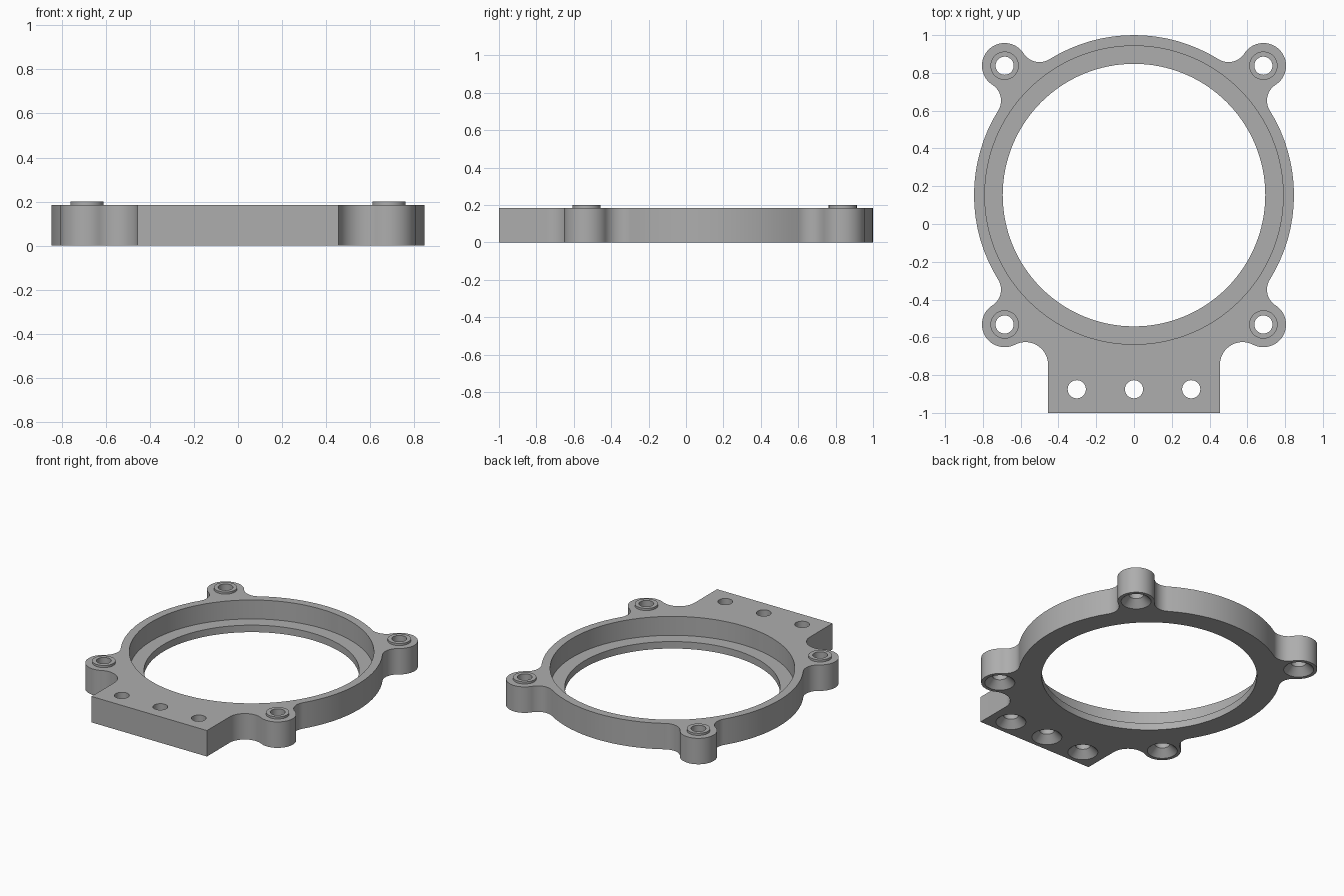
import bpy, bmesh, math
from mathutils import Vector

cube = bpy.data.objects.get("Cube")
if cube:
    bpy.data.objects.remove(cube, do_unlink=True)

RING_Y, RING_R, BORE_R, SEAT_R = 0.153, 0.847, 0.695, 0.79
LUG, LUG_R, FILLET = 0.685, 0.12, 0.1
HEIGHT, SEAT_Z, BOSS_Z = 0.185, 0.05, 0.2
PLATE_X, PLATE_FILLET = 0.455, 0.12
HOLE_R, SINK_R, BOSS_R = 0.048, 0.097, 0.075

grey = bpy.data.materials.new("grey plastic")
grey.use_nodes = True
colour = (0.42, 0.42, 0.42, 1)
grey.diffuse_color = colour
grey.node_tree.nodes["Principled BSDF"].inputs["Base Color"].default_value = colour


def add_object(name, bm):
    bmesh.ops.recalc_face_normals(bm, faces=bm.faces)
    mesh = bpy.data.meshes.new(name)
    bm.to_mesh(mesh)
    bm.free()
    mesh.materials.append(grey)
    obj = bpy.data.objects.new(name, mesh)
    bpy.context.collection.objects.link(obj)
    return obj


def lathe(bm, profile, x, y, steps):
    """Closed solid turned around a vertical axis, profile as (radius, z)."""
    rings = [[bm.verts.new((x + r * math.cos(math.tau * i / steps),
                            y + r * math.sin(math.tau * i / steps), z))
              for i in range(steps)] for r, z in profile]
    for a, b in zip(rings, rings[1:]):
        for i in range(steps):
            j = (i + 1) % steps
            bm.faces.new((a[i], a[j], b[j], b[i]))
    bm.faces.new(rings[0][::-1])
    bm.faces.new(rings[-1])


def arc(centre, radius, start, end, turn):
    """Points on an arc between the directions of two points; turn is 1 or -1."""
    a0 = math.atan2(*(start - centre).yx)
    sweep = (turn * (math.atan2(*(end - centre).yx) - a0)) % math.tau
    n = max(6, round(sweep / math.radians(4)))
    return [centre + radius * Vector((math.cos(a0 + turn * sweep * i / n),
                                      math.sin(a0 + turn * sweep * i / n)))
            for i in range(n + 1)]


# Outline of the right half: plate, lower lug, ring, upper lug, ring top
ring = Vector((0, RING_Y))
low, high = ring + Vector((LUG, -LUG)), ring + Vector((LUG, LUG))
rise = math.sqrt((LUG_R + PLATE_FILLET) ** 2 - (LUG - PLATE_X - PLATE_FILLET) ** 2)
f0 = Vector((PLATE_X + PLATE_FILLET, low.y - rise))
# Fillet centres touching both ring and lug
d = LUG * math.sqrt(2)
along = ((RING_R + FILLET) ** 2 - (LUG_R + FILLET) ** 2 + d * d) / (2 * d)
side = math.sqrt((RING_R + FILLET) ** 2 - along ** 2)
wide, narrow = (along + side) / math.sqrt(2), (along - side) / math.sqrt(2)
f1 = ring + Vector((wide, -narrow))
f2 = ring + Vector((wide, narrow))
f3 = ring + Vector((narrow, wide))

half = [Vector((PLATE_X, -1))]
for piece in (arc(f0, PLATE_FILLET, Vector((PLATE_X, f0.y)), low, -1),
              arc(low, LUG_R, f0, f1, 1),
              arc(f1, FILLET, low, ring, -1),
              arc(ring, RING_R, f1, f2, 1),
              arc(f2, FILLET, ring, high, -1),
              arc(high, LUG_R, f2, f3, 1),
              arc(f3, FILLET, high, ring, -1),
              arc(ring, RING_R, f3, ring + Vector((0, 1)), 1)):
    half += [p for p in piece if (p - half[-1]).length > 1e-4]
half[-1].x = 0
outline = half + [Vector((-p.x, p.y)) for p in half[-2::-1]]

# Body
bm = bmesh.new()
base = bm.faces.new([bm.verts.new((p.x, p.y, 0)) for p in outline])
top = bmesh.ops.extrude_face_region(bm, geom=[base])
bmesh.ops.translate(bm, vec=(0, 0, HEIGHT),
                    verts=[v for v in top["geom"] if isinstance(v, bmesh.types.BMVert)])
body = add_object("mounting_ring", bm)

# Raised bosses on the lugs
lugs = [(sx * LUG, RING_Y + sy * LUG) for sx in (-1, 1) for sy in (-1, 1)]
bm = bmesh.new()
for x, y in lugs:
    lathe(bm, [(BOSS_R, HEIGHT / 2), (BOSS_R, BOSS_Z)], x, y, 48)
bosses = add_object("lug_bosses", bm)

# Stepped bore and countersunk screw holes
bm = bmesh.new()
lathe(bm, [(BORE_R, -0.1), (BORE_R, SEAT_Z), (SEAT_R, SEAT_Z), (SEAT_R, 0.3)],
      0, RING_Y, 128)
for x, y in lugs + [(x, -0.875) for x in (-0.303, 0, 0.303)]:
    lathe(bm, [(SINK_R, -0.1), (SINK_R, 0), (HOLE_R, SINK_R - HOLE_R), (HOLE_R, 0.3)],
          x, y, 40)
cutters = add_object("hole_cutters", bm)

for tool, operation in ((bosses, 'UNION'), (cutters, 'DIFFERENCE')):
    tool.hide_render = True
    mod = body.modifiers.new(tool.name, 'BOOLEAN')
    mod.object, mod.operation, mod.solver = tool, operation, 'EXACT'

# Bake the cuts and drop the helpers
bpy.context.view_layer.update()
graph = bpy.context.evaluated_depsgraph_get()
result = bpy.data.meshes.new_from_object(body.evaluated_get(graph))
body.modifiers.clear()
body.data = result
for tool in (bosses, cutters):
    bpy.data.objects.remove(tool, do_unlink=True)

bpy.ops.object.select_all(action='DESELECT')
body.select_set(True)
bpy.context.view_layer.objects.active = body
bpy.ops.object.shade_smooth_by_angle(angle=math.radians(30))
